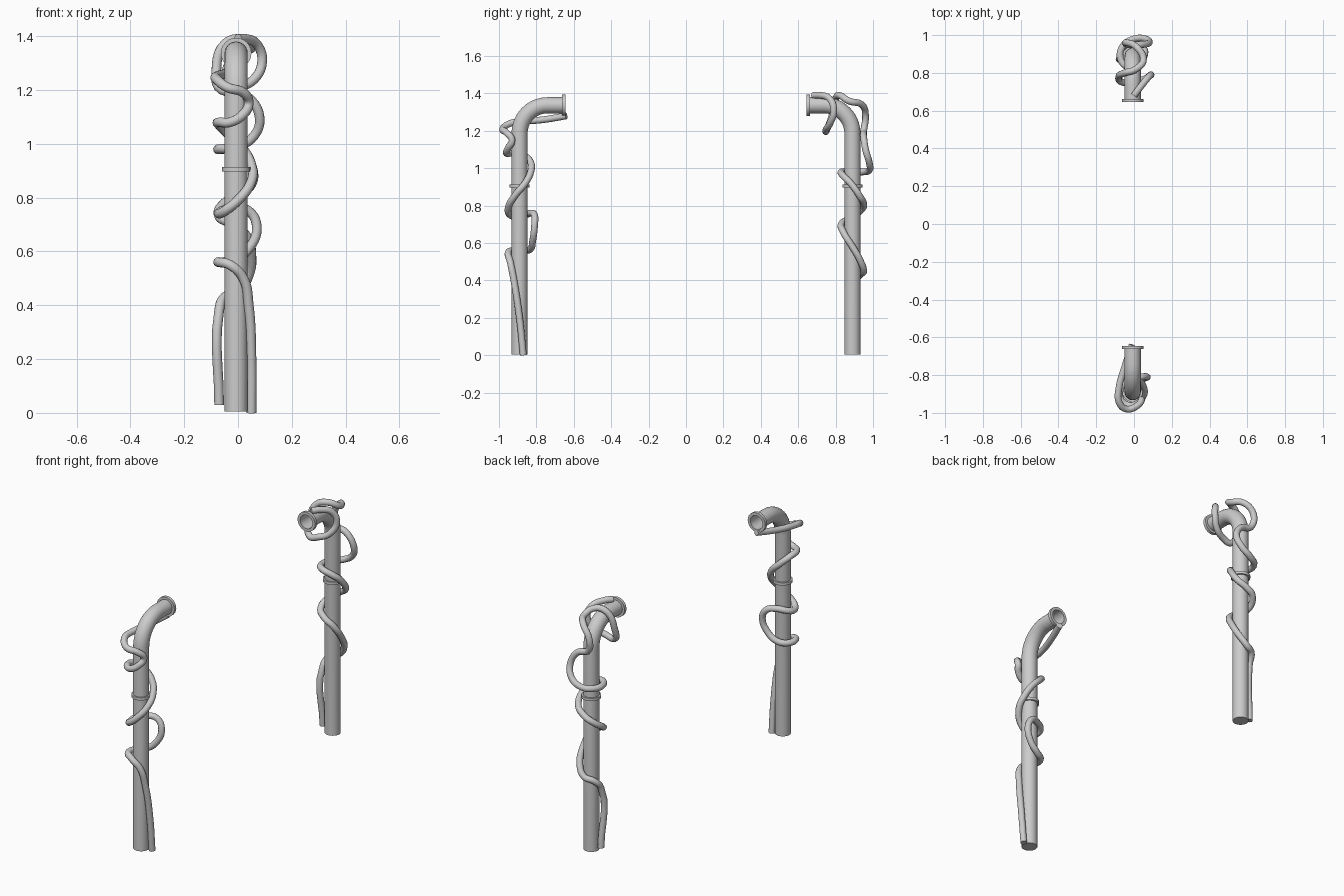
import bpy, bmesh
from math import sin, cos, pi
from mathutils import Vector

cube = bpy.data.objects.get("Cube")
if cube:
    bpy.data.objects.remove(cube, do_unlink=True)

grey = bpy.data.materials.new("plain_grey")
grey.use_nodes = True
colour = (0.6, 0.6, 0.6, 1)
grey.diffuse_color = colour
grey.node_tree.nodes["Principled BSDF"].inputs["Base Color"].default_value = colour

PIPE_X = -0.007
AXIS_Y = 0.89
PIPE_R = 0.043
BEND_R = 0.15
BEND_START = 1.187


def finish(obj):
    """Apply the shared material and smooth shading with crisp rims."""
    obj.data.materials.clear()
    obj.data.materials.append(grey)
    bpy.ops.object.select_all(action='DESELECT')
    obj.select_set(True)
    bpy.context.view_layer.objects.active = obj
    bpy.ops.object.shade_smooth_by_angle(angle=pi / 4)


def sweep(name, stations, sides=24):
    """Skin rings along a path in the YZ plane: (y, z, tilt, radius)."""
    bm = bmesh.new()
    rings = []
    for y, z, tilt, radius in stations:
        ring = []
        for i in range(sides):
            a = 2 * pi * i / sides
            across = radius * sin(a)
            ring.append(bm.verts.new((PIPE_X + radius * cos(a),
                                      y + across * cos(tilt),
                                      z - across * sin(tilt))))
        rings.append(ring)
    for low, high in zip(rings, rings[1:]):
        for i in range(sides):
            j = (i + 1) % sides
            bm.faces.new((low[i], low[j], high[j], high[i]))
    bm.faces.new(rings[0][::-1])
    bm.faces.new(rings[-1])
    bmesh.ops.recalc_face_normals(bm, faces=bm.faces)
    mesh = bpy.data.meshes.new(name)
    bm.to_mesh(mesh)
    bm.free()
    obj = bpy.data.objects.new(name, mesh)
    bpy.context.collection.objects.link(obj)
    finish(obj)


def bent_pipe(name, base_y, side):
    """Upright pipe with an elbow toward the middle and a hollow flanged mouth."""
    stations = [(base_y, 0.005, 0, PIPE_R)]
    steps = 10
    for i in range(steps + 1):
        t = pi / 2 * i / steps
        stations.append((base_y + side * BEND_R * (1 - cos(t)),
                         BEND_START + BEND_R * sin(t), side * t, PIPE_R))
    top = BEND_START + BEND_R
    flange = PIPE_R + 0.014
    bore = PIPE_R - 0.003
    # flange back, flange rim, mouth, then the blind bore
    for reach, radius in ((0.227, PIPE_R), (0.227, flange), (0.245, flange),
                          (0.245, bore), (0.13, bore)):
        stations.append((base_y + side * reach, top, side * pi / 2, radius))
    sweep(name + "_pipe", stations)

    # joint collar half way up
    ring = PIPE_R + 0.01
    sweep(name + "_collar", [(base_y, 0.897, 0, PIPE_R), (base_y, 0.897, 0, ring),
                             (base_y, 0.913, 0, ring), (base_y, 0.913, 0, PIPE_R)])


def vine(name, base_y, points):
    """Round tendril through points in hundredths: x, y from the pipe axis, z."""
    curve = bpy.data.curves.new(name, 'CURVE')
    curve.dimensions = '3D'
    curve.bevel_depth = 0.018
    curve.bevel_resolution = 4
    curve.resolution_u = 5
    curve.use_fill_caps = True
    spline = curve.splines.new('BEZIER')
    spline.bezier_points.add(len(points) - 1)
    for knot, (x, y, z) in zip(spline.bezier_points, points):
        knot.co = Vector((x / 100, base_y + y / 100, z / 100))
        knot.handle_left_type = knot.handle_right_type = 'AUTO'
    obj = bpy.data.objects.new(name, curve)
    bpy.context.collection.objects.link(obj)
    bpy.ops.object.select_all(action='DESELECT')
    obj.select_set(True)
    bpy.context.view_layer.objects.active = obj
    bpy.ops.object.convert(target='MESH')
    finish(bpy.context.view_layer.objects.active)


# the two facing pipes
bent_pipe("front", -AXIS_Y, 1)
bent_pipe("back", AXIS_Y, -1)

# tendril climbing the front pipe, ending under its mouth
vine("front_vine", -AXIS_Y, [
    (5, 2, 0), (5, 0, 20), (4, -3, 40), (2, -5, 50), (-3, -6, 55),
    (-7, -3, 56), (-6, 3, 56), (-1, 6, 57), (4, 7, 61), (7, 8, 69),
    (4, 8, 75), (-1, 6, 76), (-6, 3, 75), (-7, -1, 74), (-5, -5, 75),
    (0, -6, 79), (5, -2, 86), (5, 3, 92), (2, 6, 98), (-3, 6, 103),
    (-7, 2, 107), (-7, -4, 108), (-3, -7, 108), (2, -6, 111), (4, -4, 115),
    (2, -7, 119), (-4, -9, 121), (-8, -5, 124), (-8, 2, 125),
    (-5, 13, 126), (-1, 25, 128)])

# tendril climbing the back pipe, looping around its elbow
vine("back_vine", AXIS_Y, [
    (-7, 0, 3), (-7, 0, 38), (-5, 4, 43), (0, 6, 45), (4, 4, 51),
    (5, 0, 58), (3, -5, 66), (-2, -6, 70), (-7, -2, 73), (-5, 5, 78),
    (0, 6, 81), (5, 4, 85), (5, -1, 92), (2, -5, 96), (-3, -6, 98),
    (-7, -2, 98), (-6, 5, 98), (0, 9, 99), (6, 9, 103), (8, 7, 110),
    (4, 6, 117), (-3, 6, 120), (-4, 7, 128), (1, 5, 134), (5, -2, 136),
    (1, -7, 139), (-5, -9, 137), (-8, -11, 128), (-6, -14, 120),
    (0, -14, 121), (6, -12, 124), (9, -10, 131), (7, -12, 137),
    (3, -17, 139), (0, -21, 139)])
